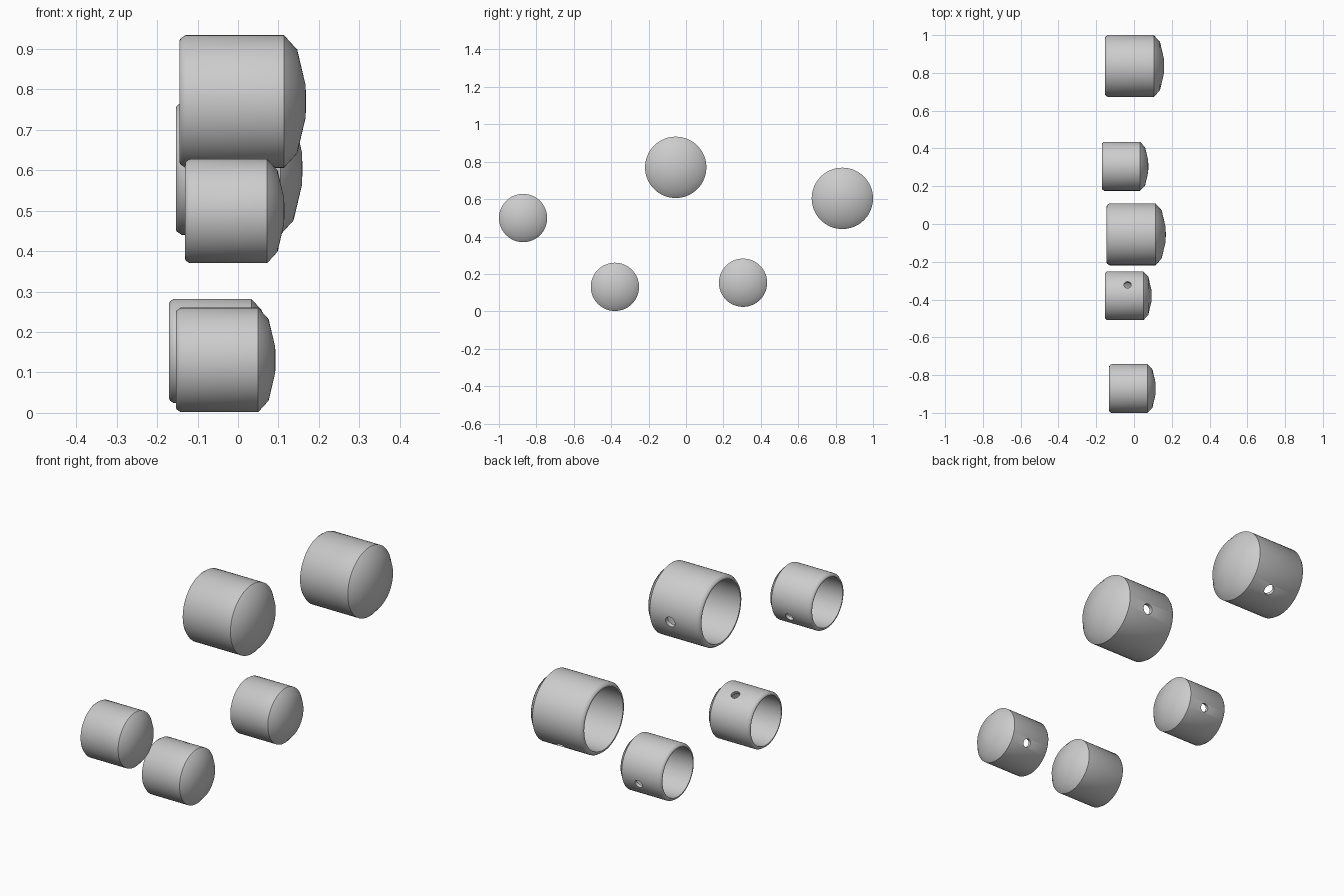
import bpy, bmesh
from math import sin, cos, pi, radians
from mathutils import Vector

if "Cube" in bpy.data.objects:
    bpy.data.objects.remove(bpy.data.objects["Cube"])

SEG = 64
# Closed lathe profile (x, radius) in units of the cap radius:
# domed outer end -> cylinder -> bevelled rim -> hollow inside
PROFILE = [(.955, 0), (.945, .25), (.82, .78), (.62, 1), (-.865, 1),
           (-.94, .95), (-.955, .92), (-.955, .885), (.55, .885), (.70, .69),
           (.81, .22), (.82, 0)]


def lathe_cap(name, radius, centre):
    bm = bmesh.new()
    rings = []
    for x, r in PROFILE:
        n = SEG if r else 1
        rings.append([bm.verts.new((x * radius,
                                    r * radius * cos(2 * pi * i / SEG),
                                    r * radius * sin(2 * pi * i / SEG)))
                      for i in range(n)])
    for a, b in zip(rings, rings[1:]):
        for i in range(SEG):
            j = (i + 1) % SEG
            loop = [a[i % len(a)], a[j % len(a)], b[j % len(b)], b[i % len(b)]]
            bm.faces.new(list(dict.fromkeys(loop)))
    bmesh.ops.recalc_face_normals(bm, faces=bm.faces)
    mesh = bpy.data.meshes.new(name)
    bm.to_mesh(mesh)
    bm.free()
    ob = bpy.data.objects.new(name, mesh)
    ob.location = centre
    bpy.context.collection.objects.link(ob)
    return ob


def drill(ob, radius, angle):
    # Round hole through one side wall; angle is measured from +y towards +z
    d = Vector((0, cos(angle), sin(angle)))
    bpy.ops.mesh.primitive_cylinder_add(
        vertices=24, radius=radius * .15, depth=radius * .7,
        location=ob.location + d * radius * .95 - Vector((.004, 0, 0)))
    cutter = bpy.context.object
    cutter.rotation_mode = 'QUATERNION'
    cutter.rotation_quaternion = d.to_track_quat('Z', 'X')
    cutter.hide_render = True
    mod = ob.modifiers.new("side_hole", 'BOOLEAN')
    mod.operation, mod.solver, mod.object = 'DIFFERENCE', 'EXACT', cutter
    bpy.ops.object.select_all(action='DESELECT')
    ob.select_set(True)
    bpy.context.view_layer.objects.active = ob
    bpy.ops.object.modifier_apply(modifier=mod.name)
    bpy.data.objects.remove(cutter)
    bpy.ops.object.shade_smooth_by_angle(angle=radians(40))


# name, radius, centre, hole angle in degrees
CAPS = [
    ("front_small_cap", .129, (-.008, -.871, .499), -27),
    ("lower_front_cap", .129, (-.030, -.380, .131), 63),
    ("top_large_cap", .164, (.012, -.055, .770), -10),
    ("lower_back_cap", .129, (-.047, .305, .153), -18),
    ("back_large_cap", .164, (.003, .836, .604), -52),
]
for name, radius, centre, angle in CAPS:
    drill(lathe_cap(name, radius, centre), radius, radians(angle))
